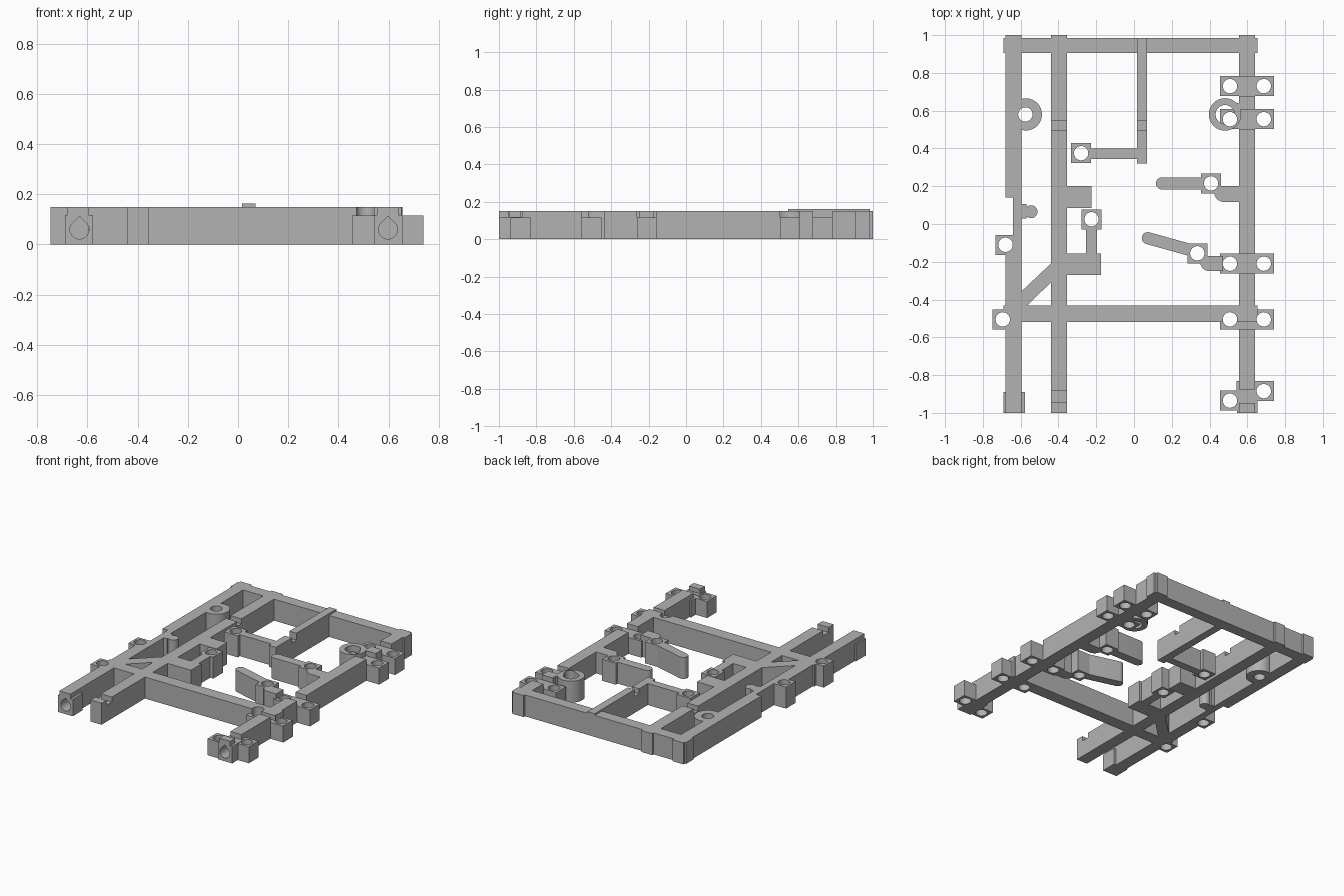
import bpy, bmesh, math
from math import cos, sin, pi

cube = bpy.data.objects.get("Cube")
if cube:
    bpy.data.objects.remove(cube, do_unlink=True)

H = 0.15      # rail height
LOW = 0.115   # low block height
R = 0.038     # pin hole radius

grey = bpy.data.materials.new("plain grey")
grey.use_nodes = True
grey.diffuse_color = (0.45, 0.45, 0.45, 1)
grey.node_tree.nodes["Principled BSDF"].inputs["Base Color"].default_value = (0.45, 0.45, 0.45, 1)


def add_prism(bm, outline, z0, z1):
    """Extrude a flat outline of (x, y) points upward."""
    face = bm.faces.new([bm.verts.new((x, y, z0)) for x, y in outline])
    new = bmesh.ops.extrude_face_region(bm, geom=[face])["geom"]
    top = [v for v in new if isinstance(v, bmesh.types.BMVert)]
    bmesh.ops.translate(bm, verts=top, vec=(0, 0, z1 - z0))


def rect(x0, x1, y0, y1):
    return [(x0, y0), (x1, y0), (x1, y1), (x0, y1)]


def arc(x, y, r, a0=0.0, a1=2 * pi, n=32, closed=False):
    steps = n + 1 if closed else n
    return [(x + r * cos(a0 + (a1 - a0) * i / n), y + r * sin(a0 + (a1 - a0) * i / n))
            for i in range(steps)]


def finish(name, bm):
    bmesh.ops.recalc_face_normals(bm, faces=bm.faces)
    mesh = bpy.data.meshes.new(name)
    bm.to_mesh(mesh)
    bm.free()
    ob = bpy.data.objects.new(name, mesh)
    mesh.materials.append(grey)
    bpy.context.collection.objects.link(ob)
    return ob


parts = []


def part(name, outline, z1=H, z0=0.0):
    bm = bmesh.new()
    add_prism(bm, outline, z0, z1)
    ob = finish(name, bm)
    parts.append(ob)
    return ob


def square_at(x, y, s=0.053):
    return rect(x - s, x + s, y - s, y + s)


# Long rails
part("left_rail", [(-0.68, -1), (-0.595, -1), (-0.595, 1), (-0.68, 1), (-0.68, 0.14),
                   (-0.64, 0.14), (-0.64, -0.11), (-0.68, -0.11)])
middle_rail = part("middle_rail", rect(-0.44, -0.355, -1, 1))
right_rail = part("right_rail", rect(0.555, 0.64, -1, 1))

# Cross bars with thicker corner joints
for name, y0, y1 in (("back_bar", 0.905, 0.985), ("front_bar", -0.52, -0.432)):
    part(name, rect(-0.6, 0.6, y0, y1))
    part(name + "_left_joint", rect(-0.69, -0.59, y0, y1))
    part(name + "_right_joint", rect(0.545, 0.655, y0, y1))
part("left_end_socket", rect(-0.69, -0.577, -1, -0.89), 0.118)
part("right_end_socket", rect(0.545, 0.655, -1, -0.92), 0.118)
part("right_end_socket_rear", rect(0.543, 0.6, -0.89, -0.83), LOW)

# Diagonal brace
part("diagonal_brace", [(-0.62, -0.48), (-0.565, -0.43), (-0.42, -0.29), (-0.42, -0.19), (-0.62, -0.38)])

# Thin centre bar with its raised strip and side arm
thin_bar = part("thin_bar", rect(0.015, 0.07, 0.32, 0.985))
part("thin_bar_strip", rect(0.015, 0.07, 0.545, 0.985), 0.163, H)
part("thin_bar_arm", rect(-0.25, 0.02, 0.345, 0.4))

# Brackets beside the middle rail
part("upper_bracket", rect(-0.36, -0.225, 0.085, 0.2))
part("bracket_post", rect(-0.255, -0.195, -0.16, -0.02))
part("lower_bracket", rect(-0.36, -0.175, -0.27, -0.155))

# Swing arms with rounded tips and their mounts to the right rail
part("back_arm", arc(0.148, 0.215, 0.032, pi / 2, 3 * pi / 2, 12, True)
     + [(0.37, 0.183), (0.37, 0.247)])
tilt = -0.27
dx, dy = -0.032 * sin(tilt), 0.032 * cos(tilt)
part("front_arm", arc(0.073, -0.075, 0.032, tilt + pi / 2, tilt + 3 * pi / 2, 12, True)
     + [(0.3 - dx, -0.138 - dy), (0.3 + dx, -0.138 + dy)])
part("back_arm_mount", arc(0.475, 0.167, 0.05, pi, 3 * pi / 2, 8, True) + [(0.56, 0.117), (0.56, 0.2), (0.425, 0.2)])
part("front_arm_mount", arc(0.4, -0.2, 0.05, pi, 3 * pi / 2, 8, True) + [(0.47, -0.25), (0.47, -0.17), (0.35, -0.17)])

# Pin blocks: (x, y, height)
pair_rows = [0.73, 0.555, -0.21, -0.505]
pins = [(x, y, LOW) for y in pair_rows for x in (0.508, 0.687)]
pins += [(0.508, -0.935, LOW), (0.687, -0.885, LOW)]
pins += [(-0.28, 0.375, H), (-0.225, 0.025, H), (0.408, 0.215, H), (0.335, -0.155, H),
         (-0.68, -0.11, H), (-0.695, -0.505, H)]
for i, (x, y, h) in enumerate(pins):
    part(f"pin_block_{i + 1}", square_at(x, y), h)

# Round bosses
part("left_boss", arc(-0.572, 0.58, 0.085))
part("left_post", arc(-0.545, 0.065, 0.034))
part("left_post_web", rect(-0.6, -0.57, 0.03, 0.105))
ring = part("right_ring", arc(0.482, 0.58, 0.086))
part("right_ring_web", rect(0.53, 0.56, 0.6, 0.64))

# Cutter for all pin holes and the two teardrop sockets
bm = bmesh.new()
for x, y in [(p[0], p[1]) for p in pins] + [(-0.575, 0.58)]:
    add_prism(bm, arc(x, y, R), -0.05, 0.25)
for x in (-0.632, 0.598):
    drop = arc(x, 0.06, 0.038, pi * 0.8, pi * 2.2, 24, True) + [(x, 0.112)]
    before = set(bm.verts)
    add_prism(bm, drop, 0, 0.13)
    for v in set(bm.verts) - before:
        v.co = (v.co.x, -1.02 + v.co.z, v.co.y)
hole_cutter = finish("hole_cutter", bm)

# Cutter for the grooves across the right rail
bm = bmesh.new()
for y, half in [(y, 0.052) for y in pair_rows] + [(-0.912, 0.035)]:
    add_prism(bm, rect(0.5, 0.7, y - half, y + half), LOW, 0.25)
groove_cutter = finish("groove_cutter", bm)

# Cutter for the small notches in the middle rail and thin bar
bm = bmesh.new()
for y0, y1 in ((0.495, 0.545), (-0.945, -0.885)):
    add_prism(bm, rect(-0.5, 0.2, y0, y1), LOW, 0.157)
notch_cutter = finish("notch_cutter", bm)

# Cutter for the ring bore
bm = bmesh.new()
add_prism(bm, arc(0.482, 0.58, 0.05), -0.05, 0.25)
bore_cutter = finish("bore_cutter", bm)

cutters = [hole_cutter, groove_cutter, notch_cutter, bore_cutter]
extra = {right_rail: groove_cutter, middle_rail: notch_cutter, thin_bar: notch_cutter, ring: bore_cutter}
for c in cutters:
    c.hide_render = True
for ob in parts:
    for c in (extra.get(ob), hole_cutter):
        if c:
            mod = ob.modifiers.new("cut", "BOOLEAN")
            mod.operation, mod.solver, mod.object = "DIFFERENCE", "EXACT", c

# Bake the cuts and remove the cutters
deps = bpy.context.evaluated_depsgraph_get()
baked = [(ob, bpy.data.meshes.new_from_object(ob.evaluated_get(deps))) for ob in parts]
for ob, mesh in baked:
    ob.modifiers.clear()
    ob.data = mesh
for c in cutters:
    bpy.data.objects.remove(c, do_unlink=True)

# Smooth round walls, keep sharp edges
bpy.ops.object.select_all(action="DESELECT")
for ob in parts:
    ob.select_set(True)
bpy.context.view_layer.objects.active = parts[0]
bpy.ops.object.shade_smooth_by_angle(angle=math.radians(30))
